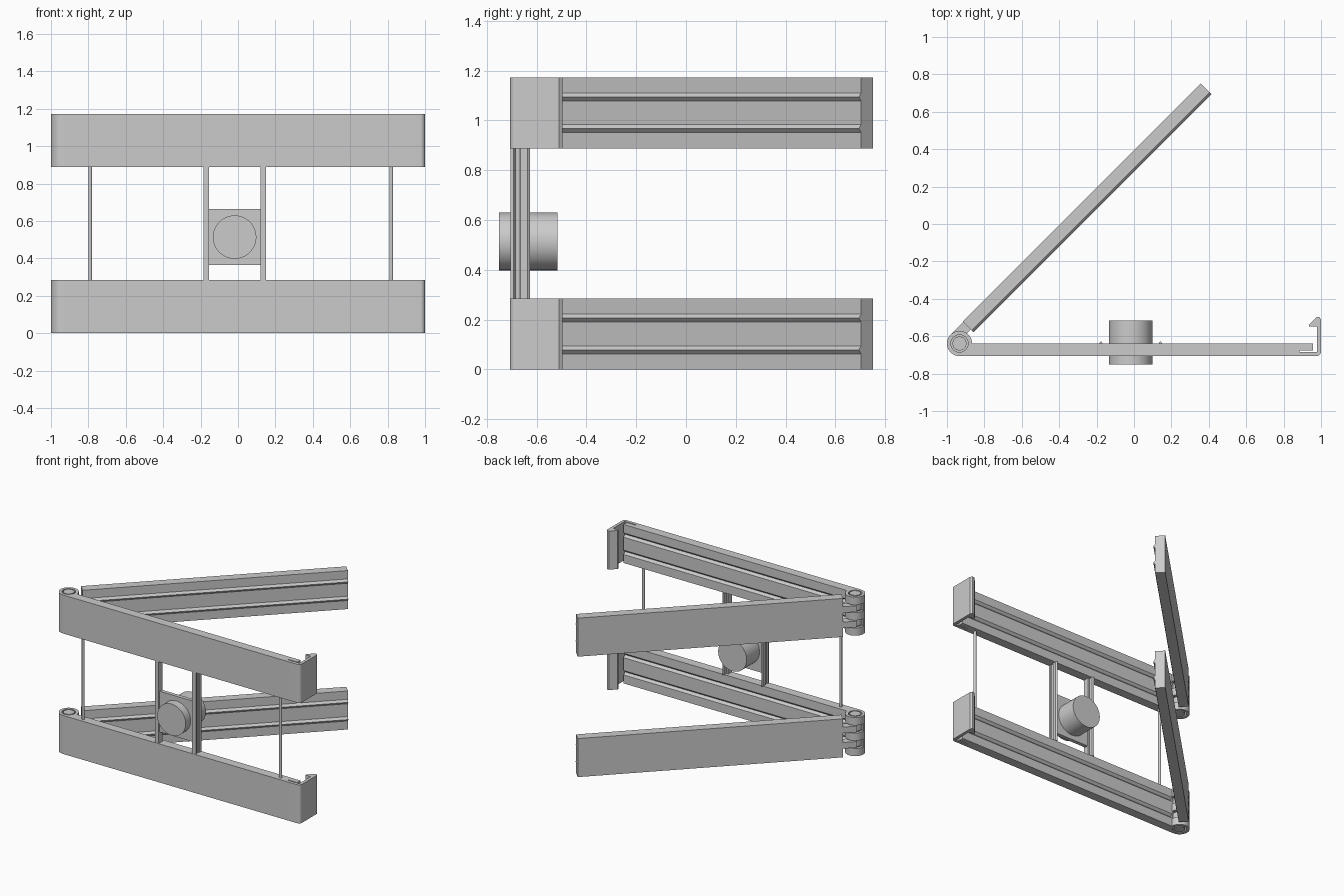
import bpy, bmesh
from math import sin, cos, pi, radians
from mathutils import Matrix

cube = bpy.data.objects.get("Cube")
if cube:
    bpy.data.objects.remove(cube, do_unlink=True)

grey = bpy.data.materials.new("plain grey")
grey.use_nodes = True
colour = (0.6, 0.6, 0.6, 1)
grey.diffuse_color = colour
grey.node_tree.nodes["Principled BSDF"].inputs["Base Color"].default_value = colour

HX, HY, R = -0.933, -0.639, 0.067      # hinge axis and barrel radius
H = 0.284                              # height of one clamp
FRONT = HY - R
UPPER = 1.172 - H


def finish(name, bm, matrix=None):
    bmesh.ops.recalc_face_normals(bm, faces=bm.faces)
    if matrix:
        bm.transform(matrix)
    mesh = bpy.data.meshes.new(name)
    bm.to_mesh(mesh)
    bm.free()
    mesh.materials.append(grey)
    ob = bpy.data.objects.new(name, mesh)
    bpy.context.collection.objects.link(ob)
    bpy.ops.object.select_all(action='DESELECT')
    ob.select_set(True)
    bpy.context.view_layer.objects.active = ob
    bpy.ops.object.shade_smooth_by_angle(angle=radians(30))
    return ob


def prism(name, pts, axis, lo, hi, matrix=None):
    """Extrude a 2D outline along x, y or z."""
    place = {'x': lambda a, b, t: (t, a, b),
             'y': lambda a, b, t: (a, t, b),
             'z': lambda a, b, t: (a, b, t)}[axis]
    bm = bmesh.new()
    low, high = [[bm.verts.new(place(a, b, t)) for a, b in pts] for t in (lo, hi)]
    bm.faces.new(low)
    bm.faces.new(high)
    for i in range(len(pts)):
        j = (i + 1) % len(pts)
        bm.faces.new((low[i], low[j], high[j], high[i]))
    return finish(name, bm, matrix)


def rect(a0, a1, b0, b1):
    return [(a0, b0), (a1, b0), (a1, b1), (a0, b1)]


def circle(cx, cy, r, n=64):
    return [(cx + r * cos(2 * pi * i / n), cy + r * sin(2 * pi * i / n)) for i in range(n)]


def barrel_outline(angle):
    """Round barrel whose front right quarter is squared off to meet the bar."""
    c, s = cos(angle), sin(angle)
    r = R / max(abs(c), abs(s)) if c > 1e-6 and s < -1e-6 else R
    return (HX + r * c, HY + r * s)


def barrel(name, start, bore, z0, z1, n=64):
    """Barrel wall from the start angle to a full turn, with a round bore."""
    bm = bmesh.new()
    rows = []
    full = start == 0
    steps = int(n * (360 - start) / 360)
    for i in range(steps if full else steps + 1):
        a = radians(start) + 2 * pi * i / n
        o = barrel_outline(a)
        p = (HX + bore * cos(a), HY + bore * sin(a))
        rows.append([bm.verts.new((*q, z)) for q, z in ((o, z0), (o, z1), (p, z1), (p, z0))])
    pairs = list(zip(rows, rows[1:])) + ([(rows[-1], rows[0])] if full else [])
    for p, q in pairs:
        for k in range(4):
            m = (k + 1) % 4
            bm.faces.new((p[k], q[k], q[m], p[m]))
    if not full:
        bm.faces.new(rows[0])
        bm.faces.new(rows[-1])
    return finish(name, bm)


def vee_profile(outer, inner, depth, z):
    """Bar section with two V shapes on its inner face; depth sign sets groove or ridge."""
    pts = [(outer, z), (inner, z)]
    for c in (0.079, 0.206):
        pts += [(inner, z + c - 0.016), (inner + depth, z + c), (inner, z + c + 0.016)]
    return pts + [(inner, z + H), (outer, z + H)]


arm_matrix = Matrix.Translation((HX, HY, 0)) @ Matrix.Rotation(radians(45), 4, 'Z')

for label, z in (("lower", 0.0), ("upper", UPPER)):
    # front bar with grooves, and its tongue beside the latch slit
    prism(label + "_front_bar", vee_profile(FRONT, HY, -0.016, z), 'x', HX + R, 0.885)
    prism(label + "_bar_tongue", vee_profile(-0.676, HY, -0.016, z), 'x', 0.885, 0.957)

    # springy latch with a hooked tip and rounded front corner
    corner = [(0.975 + 0.025 * sin(a), FRONT + 0.025 - 0.025 * cos(a))
              for a in (pi / 16 * i for i in range(9))]
    latch = [(0.885, FRONT)] + corner + [
        (1.0, -0.51), (0.99, -0.496), (0.977, -0.496), (0.935, -0.538), (0.935, -0.549),
        (0.978, -0.549), (0.978, -0.684), (0.885, -0.684)]
    prism(label + "_latch", latch, 'z', z, z + H)

    # swinging arm with matching ridges
    prism(label + "_arm", vee_profile(0.07, 0.003, -0.013, z), 'x', 0.095, 1.895, arm_matrix)

    # interleaved hinge knuckles around a pin
    step = H / 5
    for i in range(5):
        z0, z1 = z + i * step, z + (i + 1) * step
        if i % 2 == 0:
            barrel(f"{label}_bar_knuckle_{i}", 0, 0.046, z0, z1)
        else:
            barrel(f"{label}_knuckle_shell_{i}", 180, 0.056, z0, z1)
            lo, hi = z0 + 0.006, z1 - 0.006
            prism(f"{label}_arm_knuckle_{i}", circle(0, 0, 0.05), 'z', lo, hi, arm_matrix)
            prism(f"{label}_arm_neck_{i}", rect(0, 0.097, 0.01, R), 'z', lo, hi, arm_matrix)
    prism(label + "_hinge_pin", circle(HX, HY, 0.037), 'z', z, z + H)

# thin rods joining the two clamps
for label, x in (("left", 0.82), ("right", -0.79)):
    prism(label + "_rod", circle(x, -0.675, 0.01, 24), 'z', H - 0.01, UPPER + 0.01)

# uprights: thick front part, grooved outside, thin rounded back edge
for label, x, side in (("left", 0.149, 1), ("right", -0.184, -1)):
    outline = [(0, -0.704), (0, -0.692), (-0.006, -0.686), (-0.006, -0.672), (0, -0.666),
               (0, -0.636), (-0.007, -0.626), (-0.015, -0.636), (-0.015, -0.662),
               (-0.03, -0.662), (-0.03, -0.704)]
    prism(label + "_upright", [(x + side * a, b) for a, b in outline], 'z',
          H - 0.001, UPPER + 0.001)

# centre plate carrying the round knob
prism("centre_plate", rect(-0.16, 0.125, 0.365, 0.665), 'y', -0.692, -0.665)
prism("round_knob", circle(-0.018, 0.514, 0.116, 96), 'y', -0.75, -0.515)
